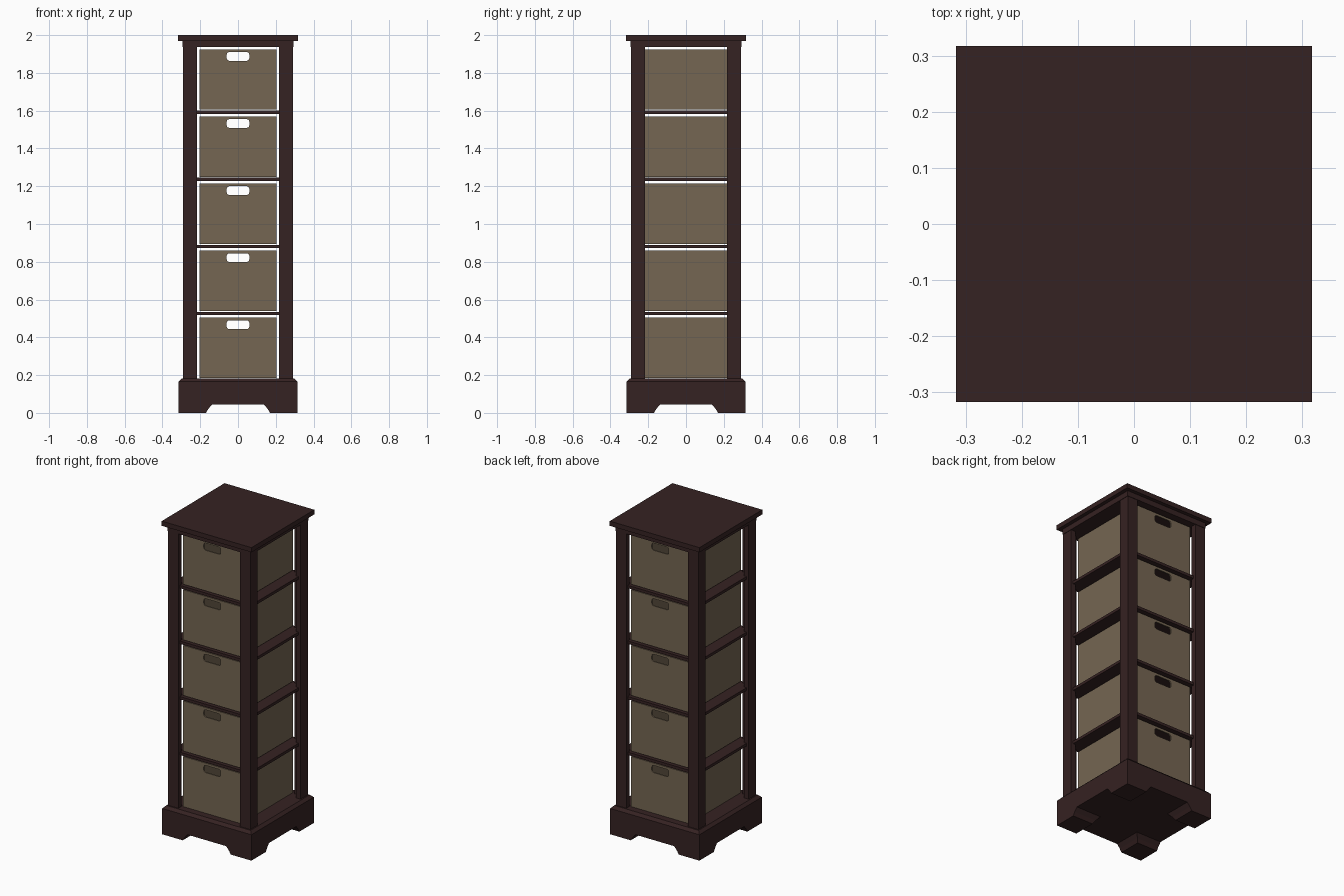
import bpy, bmesh, math

if "Cube" in bpy.data.objects:
    bpy.data.objects.remove(bpy.data.objects["Cube"])


def material(name, rgb):
    m = bpy.data.materials.new(name)
    m.diffuse_color = (*rgb, 1.0)
    m.use_nodes = True
    m.node_tree.nodes["Principled BSDF"].inputs["Base Color"].default_value = m.diffuse_color
    return m


WOOD = material("dark_wood", (0.036, 0.016, 0.016))
BASKET = material("tan_fabric", (0.178, 0.133, 0.085))


def make(name, bm, mat):
    bmesh.ops.recalc_face_normals(bm, faces=bm.faces)
    me = bpy.data.meshes.new(name)
    bm.to_mesh(me)
    bm.free()
    me.materials.append(mat)
    ob = bpy.data.objects.new(name, me)
    bpy.context.collection.objects.link(ob)
    return ob


def prism(bm, pts, z0, z1):
    """Extrude an outline (x, y) from z0 to z1."""
    f = bm.faces.new([bm.verts.new((x, y, z0)) for x, y in pts])
    r = bmesh.ops.extrude_face_region(bm, geom=[f])
    for v in r["geom"]:
        if isinstance(v, bmesh.types.BMVert):
            v.co.z = z1


def square(h, k=None):
    k = h if k is None else k
    return [(-h, -k), (h, -k), (h, k), (-h, k)]


def loft(bm, rings):
    """Stack of outlines given as (points, z), capped at both ends."""
    loops = [[bm.verts.new((x, y, z)) for x, y in pts] for pts, z in rings]
    for a, b in zip(loops, loops[1:]):
        for i in range(len(a)):
            j = (i + 1) % len(a)
            bm.faces.new((a[i], a[j], b[j], b[i]))
    bm.faces.new(loops[0][::-1])
    bm.faces.new(loops[-1])


# top slab and the frame below it
bm = bmesh.new()
prism(bm, square(0.317), 1.97, 2.0)
make("top_slab", bm, WOOD)
bm = bmesh.new()
prism(bm, square(0.293), 1.936, 1.97)
make("top_frame", bm, WOOD)

# plinth with chamfered upper edge
bm = bmesh.new()
loft(bm, [(square(0.315), 0.045), (square(0.315), 0.165), (square(0.298), 0.182)])
make("plinth", bm, WOOD)

# L-shaped corner posts and tapered feet, one per corner
OUT, INN, T = 0.29, 0.218, 0.032
ell = [(OUT, OUT), (INN, OUT), (INN, OUT - T), (OUT - T, OUT - T),
       (OUT - T, INN), (OUT, INN)]
for sx in (-1, 1):
    for sy in (-1, 1):
        side = ("front" if sy < 0 else "back") + ("_left" if sx < 0 else "_right")
        bm = bmesh.new()
        prism(bm, [(x * sx, y * sy) for x, y in ell], 0.18, 1.938)
        make(side + "_post", bm, WOOD)
        bm = bmesh.new()
        loft(bm, [([(sx * x, sy * y) for x, y in
                    ((i, i), (0.315, i), (0.315, 0.315), (i, 0.315))], z)
                  for i, z in ((0.17, 0), (0.157, 0.021), (0.137, 0.045))])
        make(side + "_foot", bm, WOOD)

# shelves
PITCH = 0.355
for k in range(1, 5):
    bm = bmesh.new()
    z = 0.18 + PITCH * k
    prism(bm, square(0.275), z - 0.018, z)
    make(f"shelf_{k}", bm, WOOD)

# open-topped basket drawer
bm = bmesh.new()
prism(bm, square(0.205, 0.26), 0.0, 0.32)
bmesh.ops.recalc_face_normals(bm, faces=bm.faces)
top = max(bm.faces, key=lambda f: f.calc_center_median().z)
bmesh.ops.inset_region(bm, faces=[top], thickness=0.012)
r = bmesh.ops.extrude_face_region(bm, geom=[top])
bmesh.ops.translate(bm, vec=(0, 0, -0.308),
                    verts=[v for v in r["geom"] if isinstance(v, bmesh.types.BMVert)])
if top.is_valid:
    bmesh.ops.delete(bm, geom=[top], context="FACES_ONLY")
drawer = make("drawer_1", bm, BASKET)

# rounded handle slot cut through front and back walls
W, H, R, ZC = 0.06, 0.023, 0.014, 0.282
bm = bmesh.new()
outline = []
for q, (cx, cz) in enumerate(((1, 1), (-1, 1), (-1, -1), (1, -1))):
    for i in range(5):
        a = math.pi / 2 * (q + i / 4)
        outline.append((cx * (W - R) + R * math.cos(a), cz * (H - R) + R * math.sin(a)))
prism(bm, outline, -0.4, 0.4)
for v in bm.verts:
    v.co = (v.co.x, -v.co.z, v.co.y + ZC)
cutter = make("handle_cutter", bm, BASKET)
cutter.hide_render = True
mod = drawer.modifiers.new("handle_slots", "BOOLEAN")
mod.operation = "DIFFERENCE"
mod.solver = "EXACT"
mod.object = cutter
bpy.context.view_layer.update()
cut = bpy.data.meshes.new_from_object(
    drawer.evaluated_get(bpy.context.evaluated_depsgraph_get()))
drawer.modifiers.clear()
drawer.data = cut
bpy.data.objects.remove(cutter)

# five drawers stacked up the cabinet
for k in range(5):
    ob = drawer
    if k:
        ob = bpy.data.objects.new(f"drawer_{k + 1}", cut)
        bpy.context.collection.objects.link(ob)
    ob.location.z = 0.185 + PITCH * k
